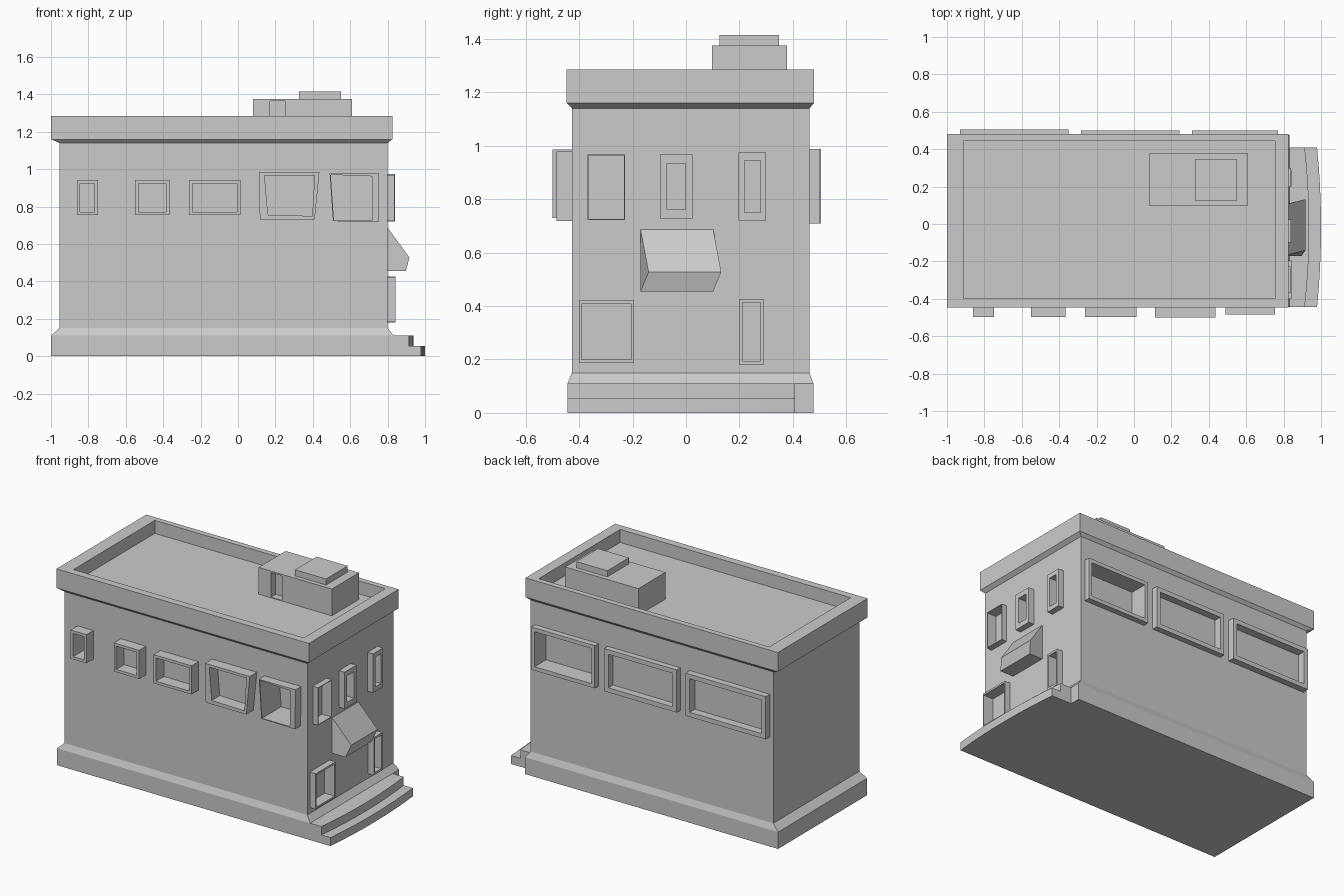
import bpy, bmesh

if "Cube" in bpy.data.objects:
    bpy.data.objects.remove(bpy.data.objects["Cube"])

def make(name, verts, faces, hide=False):
    me = bpy.data.meshes.new(name)
    me.from_pydata(verts, [], faces)
    bm = bmesh.new()
    bm.from_mesh(me)
    bmesh.ops.recalc_face_normals(bm, faces=bm.faces)
    bm.to_mesh(me)
    bm.free()
    ob = bpy.data.objects.new(name, me)
    bpy.context.collection.objects.link(ob)
    ob.hide_render = hide
    if hide:
        ob.display_type = 'WIRE'
    return ob

def loft(name, rings, hide=False):
    """Solid skinned through equal-length rings of points, capped at both ends."""
    n = len(rings[0])
    faces = [tuple(range(n)), tuple(range((len(rings) - 1) * n, len(rings) * n))]
    for r in range(len(rings) - 1):
        for i in range(n):
            j = (i + 1) % n
            faces.append((r*n + i, r*n + j, r*n + n + j, r*n + n + i))
    return make(name, [p for ring in rings for p in ring], faces, hide)

def rect(x0, x1, y0, y1, z):
    return [(x0, y0, z), (x1, y0, z), (x1, y1, z), (x0, y1, z)]

def box(name, x0, x1, y0, y1, z0, z1, hide=False):
    return loft(name, [rect(x0, x1, y0, y1, z0), rect(x0, x1, y0, y1, z1)], hide)

def cut(target, cutter):
    m = target.modifiers.new("cut", 'BOOLEAN')
    m.operation = 'DIFFERENCE'
    m.solver = 'EXACT'
    m.object = cutter

# Main building: plinth, walls, cornice, parapet and sunken roof
body = loft("building_body", [
    rect(-1.0, 0.832, -0.443, 0.477, 0.0),
    rect(-1.0, 0.832, -0.443, 0.477, 0.11),
    rect(-0.955, 0.80, -0.427, 0.462, 0.15),
    rect(-0.955, 0.80, -0.427, 0.462, 1.14),
    rect(-1.0, 0.825, -0.447, 0.48, 1.16),
    rect(-1.0, 0.825, -0.447, 0.48, 1.285),
    rect(-0.912, 0.755, -0.398, 0.443, 1.285),
    rect(-0.912, 0.755, -0.398, 0.443, 1.20)])

# Window frames with recesses cut into the walls
WALL = {"front": lambda u, v, d: (u, -0.427 - d, v),
        "back": lambda u, v, d: (u, 0.462 + d, v),
        "right": lambda u, v, d: (0.80 + d, u, v)}

def quad(u0, u1, v0, v1):
    return [(u0, v0), (u1, v0), (u1, v1), (u0, v1)]

def window(name, side, outer, inner, out, depth):
    place = WALL[side]
    loops = [(outer, -0.004), (outer, out), (inner, out), (inner, -0.004)]
    verts = [place(u, v, d) for pts, d in loops for u, v in pts]
    faces = []
    for k in range(4):
        for i in range(4):
            j, a, b = (i + 1) % 4, k * 4, (k + 1) % 4 * 4
            faces.append((a + i, a + j, b + j, b + i))
    make(name, verts, faces)
    cutter = loft(name + "_cutter", [[place(u, v, d) for u, v in inner]
                                     for d in (0.02, -depth)], True)
    cut(body, cutter)

# side, u0, u1, v0, v1, frame width u, frame width v, protrusion, recess
WINDOWS = [
    ("front", -0.862, -0.748, 0.754, 0.941, 0.018, 0.018, 0.071, 0.04),
    ("front", -0.55, -0.366, 0.754, 0.941, 0.018, 0.018, 0.071, 0.01),
    ("front", -0.262, 0.013, 0.754, 0.941, 0.018, 0.018, 0.071, 0.01),
    ("right", -0.368, -0.228, 0.722, 0.968, 0.004, 0.004, 0.037, 0.03),
    ("right", -0.098, 0.024, 0.728, 0.968, 0.026, 0.034, 0.04, 0.03),
    ("right", 0.197, 0.30, 0.72, 0.975, 0.022, 0.03, 0.04, 0.03),
    ("right", -0.40, -0.195, 0.187, 0.42, 0.009, 0.012, 0.042, 0.03),
    ("right", 0.20, 0.29, 0.18, 0.427, 0.012, 0.014, 0.042, 0.03),
    ("back", -0.93, -0.35, 0.708, 0.987, 0.03, 0.03, 0.043, 0.01),
    ("back", -0.283, 0.242, 0.708, 0.987, 0.03, 0.03, 0.038, 0.01),
    ("back", 0.31, 0.77, 0.708, 0.987, 0.025, 0.025, 0.038, 0.08)]
for i, (side, u0, u1, v0, v1, fu, fv, out, dep) in enumerate(WINDOWS):
    window(f"{side}_window_{i}", side, quad(u0, u1, v0, v1),
           quad(u0 + fu, u1 - fu, v0 + fv, v1 - fv), out, dep)

# Two irregular front windows
window("slanted_window", "front",
       [(0.117, 0.73), (0.41, 0.73), (0.435, 0.985), (0.112, 0.985)],
       [(0.16, 0.755), (0.397, 0.75), (0.41, 0.967), (0.142, 0.967)], 0.073, 0.01)
window("open_box_window", "front",
       [(0.508, 0.722), (0.752, 0.719), (0.755, 0.978), (0.49, 0.976)],
       [(0.513, 0.727), (0.717, 0.727), (0.717, 0.962), (0.496, 0.97)], 0.058, 0.14)

# Slanted entrance awning
PROFILE = [(0.79, 0.455, -0.17), (0.897, 0.455, -0.17),
           (0.917, 0.527, -0.14), (0.80, 0.687, -0.17), (0.79, 0.687, -0.17)]
loft("entrance_awning", [[(x, y + s, z) for x, z, y in PROFILE] for s in (0, 0.272)])

# Curved entrance steps
def step(name, edge, bulge, z0, z1):
    plan = [(0.79, -0.443)]
    for i in range(9):
        t = i / 4 - 1
        plan.append((edge + bulge * (1 - t * t), -0.0175 + 0.4255 * t))
    plan.append((0.79, 0.408))
    loft(name, [[(x, y, z) for x, y in plan] for z in (z0, z1)])

step("lower_step", 0.979, 0.021, 0.0, 0.055)
step("upper_step", 0.913, 0.024, 0.05, 0.11)

# Rooftop unit with door recess and cap
unit = box("roof_unit", 0.08, 0.61, 0.098, 0.378, 1.195, 1.375)
cut(unit, box("roof_door_cutter", 0.17, 0.25, 0.05, 0.145, 1.205, 1.365, True))
box("roof_unit_cap", 0.325, 0.55, 0.125, 0.348, 1.37, 1.415)
